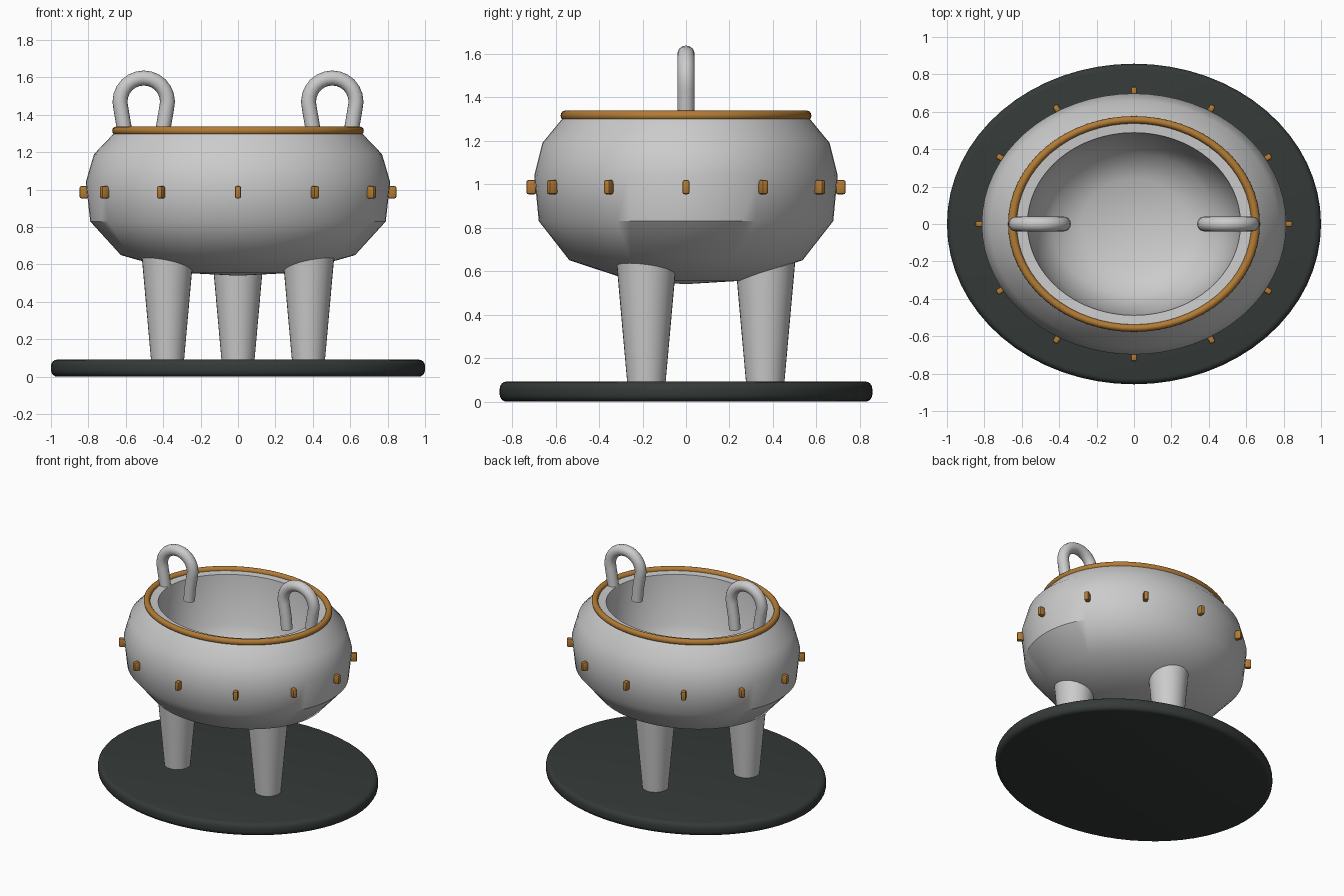
import bpy, bmesh
from math import cos, sin, pi, radians
from mathutils import Matrix, Vector

if "Cube" in bpy.data.objects:
    bpy.data.objects.remove(bpy.data.objects["Cube"])

SQUASH = 0.857  # plan is an ellipse: y / x ratio


def material(name, rgb):
    m = bpy.data.materials.new(name)
    m.diffuse_color = (*rgb, 1)
    m.use_nodes = True
    m.node_tree.nodes["Principled BSDF"].inputs["Base Color"].default_value = m.diffuse_color
    return m


GOLD = material("bronze_gold", (0.45, 0.2, 0.035))
DARK = material("dark_base", (0.035, 0.043, 0.041))


def finish(name, bm, mat=None, angle=35):
    bmesh.ops.recalc_face_normals(bm, faces=bm.faces)
    me = bpy.data.meshes.new(name)
    bm.to_mesh(me)
    bm.free()
    ob = bpy.data.objects.new(name, me)
    bpy.context.collection.objects.link(ob)
    if mat:
        me.materials.append(mat)
    bpy.ops.object.select_all(action='DESELECT')
    ob.select_set(True)
    bpy.context.view_layer.objects.active = ob
    bpy.ops.object.shade_smooth_by_angle(angle=radians(angle))
    return ob


def lathe(name, profile, mat=None, closed=False, steps=64, angle=35):
    """Revolve (radius, z) points about z, then squash to the oval plan."""
    bm = bmesh.new()
    vs = [bm.verts.new((r, 0, z)) for r, z in profile]
    pairs = list(zip(vs, vs[1:])) + ([(vs[-1], vs[0])] if closed else [])
    es = [bm.edges.new(p) for p in pairs]
    bmesh.ops.spin(bm, geom=vs + es, cent=(0, 0, 0), axis=(0, 0, 1),
                   angle=2 * pi, steps=steps)
    bmesh.ops.remove_doubles(bm, verts=bm.verts, dist=1e-4)
    bmesh.ops.scale(bm, vec=(1, SQUASH, 1), verts=bm.verts)
    return finish(name, bm, mat, angle)


def arc(cx, cz, r, a0, a1, n):
    return [(cx + r * cos(radians(a0 + (a1 - a0) * i / n)),
             cz + r * sin(radians(a0 + (a1 - a0) * i / n))) for i in range(n + 1)]


# Oval base with rounded edges
lathe("base_plate", [(0, 0)] + arc(0.965, 0.035, 0.035, -90, 0, 4)
      + arc(0.965, 0.057, 0.035, 0, 90, 4) + [(0, 0.092)], DARK)

# Hollow bowl: outside, lip, inside
lathe("bowl", [(0, 0.54), (0.29, 0.555), (0.626, 0.65), (0.79, 0.83),
               (0.814, 1.04), (0.77, 1.19), (0.65, 1.315), (0.57, 1.31),
               (0.535, 0.95), (0.44, 0.79), (0.28, 0.71), (0, 0.70)])

# Gold rim
lathe("rim_band", arc(0.65, 1.315, 0.023, 0, 330, 11), GOLD, closed=True, angle=60)

# Three tapered legs
for i, a in enumerate((90, 210, 330)):
    a = radians(a)
    bm = bmesh.new()
    bmesh.ops.create_cone(bm, cap_ends=True, segments=32, radius1=0.088,
                          radius2=0.14, depth=0.58)
    bmesh.ops.translate(bm, verts=bm.verts,
                        vec=(0.435 * cos(a), 0.425 * SQUASH * sin(a), 0.375))
    finish(f"leg_{i + 1}", bm)

# Ring of small studs round the belly
for i in range(12):
    a = 2 * pi * i / 12
    bm = bmesh.new()
    bmesh.ops.create_cube(bm, size=1)
    bmesh.ops.scale(bm, vec=(0.046, 0.033, 0.066), verts=bm.verts)
    bmesh.ops.bevel(bm, geom=bm.edges[:], offset=0.01, segments=2,
                    profile=0.5, affect='EDGES')
    bmesh.ops.transform(bm, verts=bm.verts, matrix=Matrix.Translation(
        (0.824 * cos(a), 0.711 * sin(a), 0.986)) @ Matrix.Rotation(a, 4, 'Z'))
    finish(f"stud_{i + 1}", bm, GOLD)

# Horseshoe handles: a round tube swept along an arch
half = [(-0.098, 1.25), (-0.106, 1.34)]
path = half + [(0.127 * cos(radians(t)), 1.47 + 0.127 * sin(radians(t)))
               for t in range(195, -16, -15)] + [(-x, z) for x, z in half[::-1]]
for side, cx in (("left", -0.504), ("right", 0.504)):
    bm = bmesh.new()
    pts = [Vector((cx + x, 0, z)) for x, z in path]
    rings = []
    for j, p in enumerate(pts):
        t = (pts[min(j + 1, len(pts) - 1)] - pts[max(j - 1, 0)]).normalized()
        n = Vector((-t.z, 0, t.x))
        rings.append([bm.verts.new(p + 0.04 * (cos(k * pi / 8) * n
                      + sin(k * pi / 8) * Vector((0, 1, 0)))) for k in range(16)])
    for r0, r1 in zip(rings, rings[1:]):
        for k in range(16):
            bm.faces.new((r0[k], r0[(k + 1) % 16], r1[(k + 1) % 16], r1[k]))
    bm.faces.new(rings[0])
    bm.faces.new(rings[-1])
    finish(f"handle_{side}", bm, angle=50)
